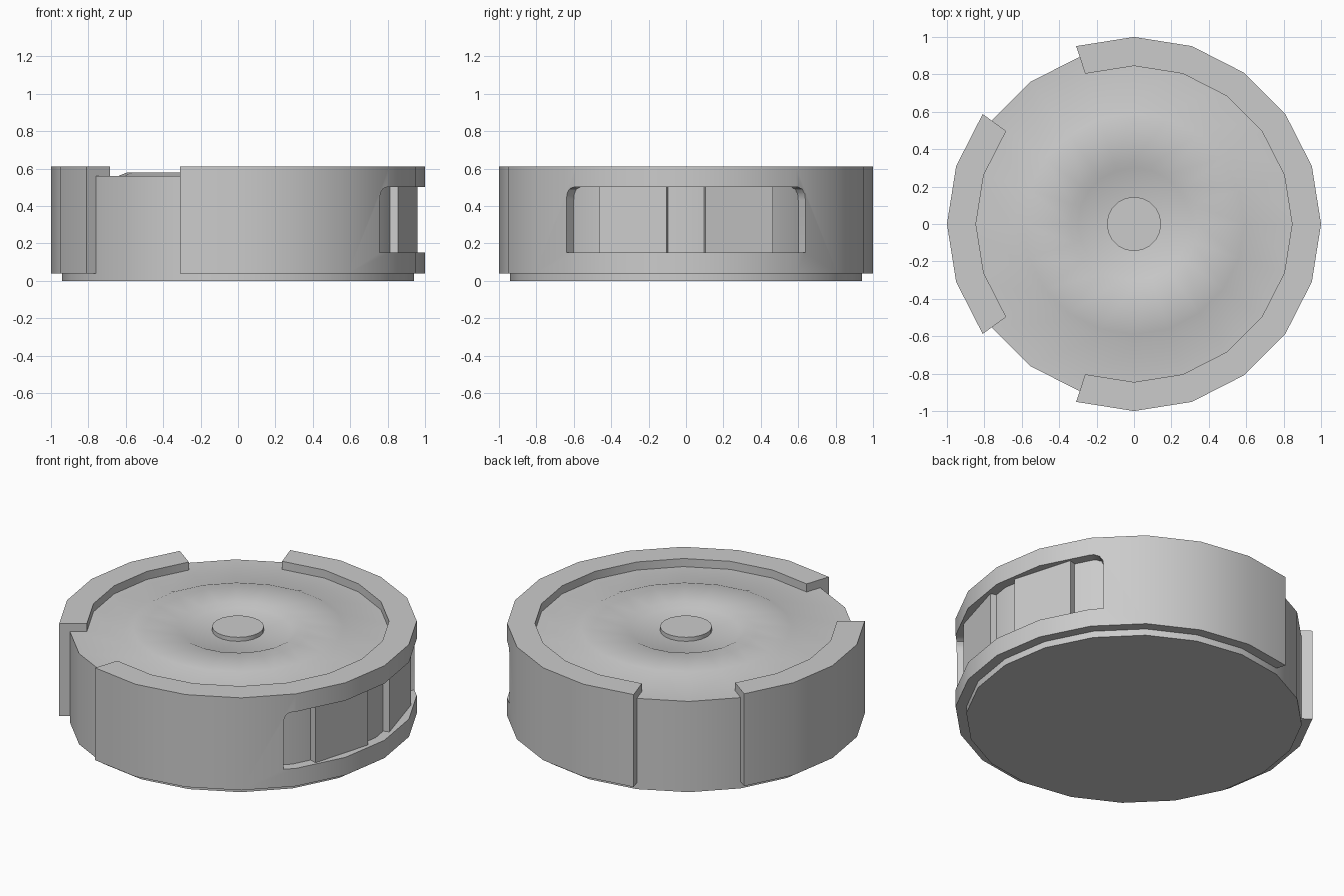
import bpy, bmesh, math

if "Cube" in bpy.data.objects:
    bpy.data.objects.remove(bpy.data.objects["Cube"])

SIDES = 20
STEP = 2 * math.pi / SIDES


def finish(name, bm):
    bmesh.ops.remove_doubles(bm, verts=bm.verts, dist=1e-5)
    bmesh.ops.recalc_face_normals(bm, faces=bm.faces)
    me = bpy.data.meshes.new(name)
    bm.to_mesh(me)
    bm.free()
    ob = bpy.data.objects.new(name, me)
    bpy.context.collection.objects.link(ob)
    return ob


def select(ob):
    bpy.ops.object.select_all(action='DESELECT')
    ob.select_set(True)
    bpy.context.view_layer.objects.active = ob


def smooth(ob):
    select(ob)
    bpy.ops.object.shade_smooth_by_angle(angle=math.radians(30))


def lathe(name, profile, first=0, count=SIDES, closed=False):
    """Sweep an (r, z) profile around z; closed profiles get end caps."""
    bm = bmesh.new()
    rings = []
    for i in range(first, first + count + 1):
        a = i * STEP
        rings.append([bm.verts.new((r * math.cos(a), r * math.sin(a), z))
                      for r, z in profile])
    n = len(profile)
    for p, q in zip(rings, rings[1:]):
        for j in range(n if closed else n - 1):
            k = (j + 1) % n
            quad = [p[j], q[j], q[k], p[k]]
            if profile[j][0] == 0:
                quad.pop(1)
            elif profile[k][0] == 0:
                quad.pop(2)
            bm.faces.new(quad)
    if closed:
        bm.faces.new(rings[0])
        bm.faces.new(rings[-1])
    bmesh.ops.delete(bm, geom=[v for v in bm.verts if not v.link_faces],
                     context='VERTS')
    return finish(name, bm)


# Inner body with a raised ring on top
body = lathe("body", [(0, 0), (.94, 0), (.94, .56), (.64, .56), (.59, .58),
                      (.34, .58), (.30, .56), (0, .56)])
smooth(body)

# Centre button
button = lathe("centre_button", [(0, .55), (.145, .55), (.145, .585), (0, .585)])
smooth(button)

# Outer shell: long front-to-back arc and short arc on the left
shell = [(1, .04), (1, .61), (.845, .61), (.845, .55), (.93, .55), (.93, .04)]
main_shell = lathe("main_shell", shell, -6, 12, True)
left_shell = lathe("left_shell", shell, 8, 4, True)

# Window cutter: rounded top corners, sides running radially
half = [(.645, .15), (.645, .43), (.638, .465), (.615, .49), (.58, .50)]
outline = half + [(-y, z) for y, z in reversed(half)]
bm = bmesh.new()
near, far = [[bm.verts.new((x, y * x / .765, z)) for y, z in outline]
             for x in (.5, 1.15)]
bm.faces.new(near)
bm.faces.new(far)
for i in range(len(outline)):
    j = (i + 1) % len(outline)
    bm.faces.new([near[i], near[j], far[j], far[i]])
cutter = finish("window_cutter", bm)
cutter.hide_render = True

mod = main_shell.modifiers.new("window", 'BOOLEAN')
mod.operation = 'DIFFERENCE'
mod.solver = 'EXACT'
mod.object = cutter
select(main_shell)
bpy.ops.object.modifier_apply(modifier=mod.name)
bpy.data.objects.remove(cutter)
smooth(main_shell)
smooth(left_shell)

# Two flat panels standing slightly proud of the body inside the window
for name, s in (("front_panel", -1), ("back_panel", 1)):
    bm = bmesh.new()
    pts = [(.96, .105), (.855, .465), (.79, .445), (.89, .085)]
    low, high = [[bm.verts.new((x, s * y, z)) for x, y in pts]
                 for z in (.15, .50)]
    bm.faces.new(low)
    bm.faces.new(high)
    for i in range(4):
        j = (i + 1) % 4
        bm.faces.new([low[i], low[j], high[j], high[i]])
    finish(name, bm)
